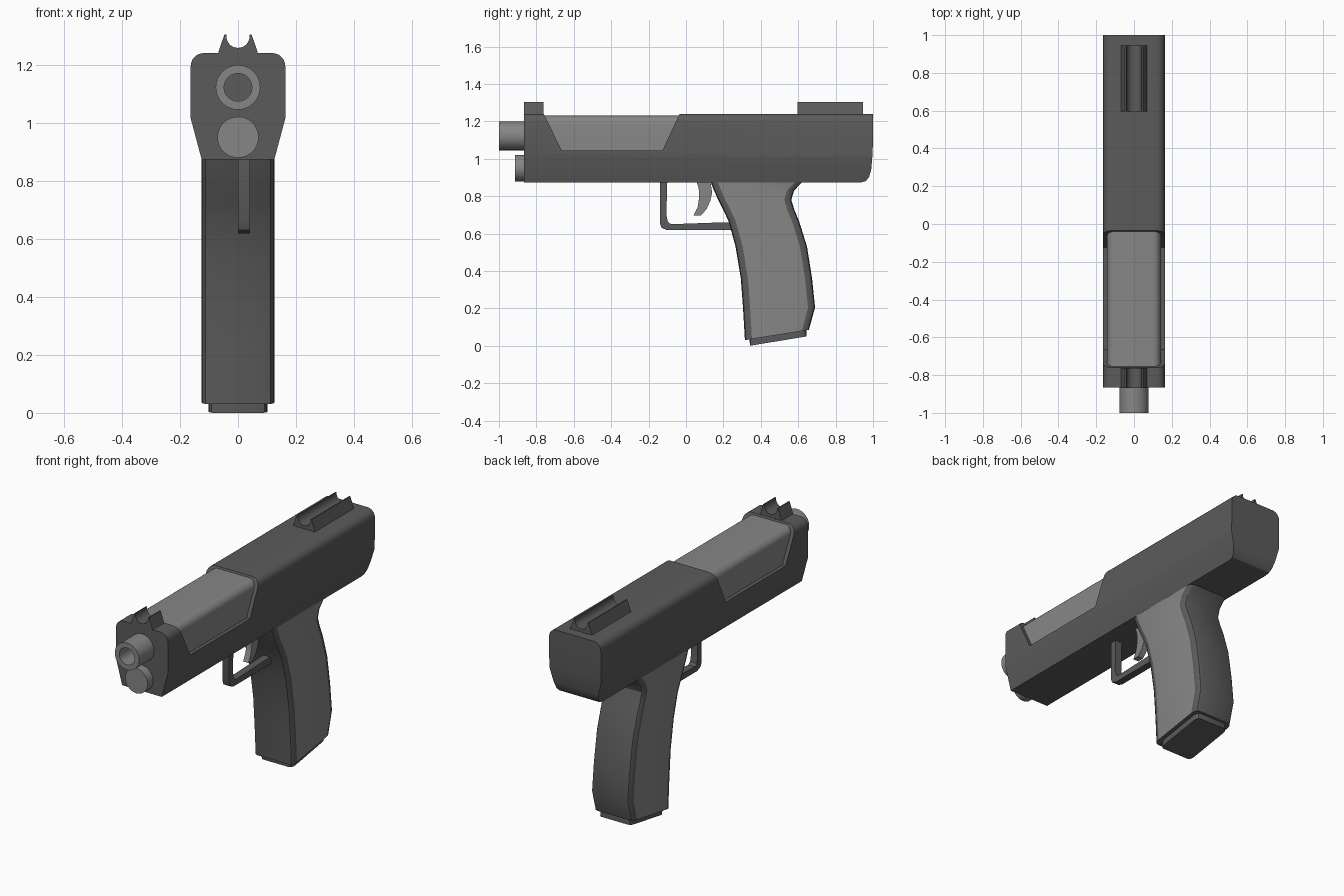
import bpy, bmesh
from math import sin, cos, pi, radians
from mathutils import Vector

if "Cube" in bpy.data.objects:
    bpy.data.objects.remove(bpy.data.objects["Cube"])


def material(name, v):
    m = bpy.data.materials.new(name)
    m.diffuse_color = (v, v, v, 1)
    m.use_nodes = True
    m.node_tree.nodes["Principled BSDF"].inputs["Base Color"].default_value = m.diffuse_color
    return m


DARK = material("dark_metal", 0.105)
MID = material("mid_grey", 0.24)


def loft(name, rings, mat=DARK):
    """Skin a list of equal-length point rings and cap both ends."""
    bm = bmesh.new()
    rows = [[bm.verts.new(p) for p in r] for r in rings]
    n = len(rows[0])
    for a, b in zip(rows, rows[1:]):
        for i in range(n):
            bm.faces.new((a[i], a[(i + 1) % n], b[(i + 1) % n], b[i]))
    bm.faces.new(rows[0][::-1])
    bm.faces.new(rows[-1])
    bmesh.ops.recalc_face_normals(bm, faces=bm.faces)
    me = bpy.data.meshes.new(name)
    bm.to_mesh(me)
    bm.free()
    me.materials.append(mat)
    ob = bpy.data.objects.new(name, me)
    bpy.context.collection.objects.link(ob)
    shade(ob)
    return ob


def shade(ob):
    bpy.ops.object.select_all(action='DESELECT')
    ob.select_set(True)
    bpy.context.view_layer.objects.active = ob
    bpy.ops.object.shade_smooth_by_angle(angle=radians(30))


def prism_y(name, xz, y0, y1, mat=DARK):
    return loft(name, [[(x, y, z) for x, z in xz] for y in (y0, y1)], mat)


def prism_x(name, yz, x0, x1, mat=DARK):
    return loft(name, [[(x, y, z) for y, z in yz] for x in (x0, x1)], mat)


def arc(cx, cz, r, a0, a1, n):
    return [(cx + r * cos(radians(a0 + (a1 - a0) * i / n)),
             cz + r * sin(radians(a0 + (a1 - a0) * i / n))) for i in range(n + 1)]


def mirrored(half):
    return half + [(-x, z) for x, z in reversed(half)]


def circle(r, y, z, n=32):
    return [(r * cos(2 * pi * i / n), y, z + r * sin(2 * pi * i / n)) for i in range(n)]


def grip_ring(front, back, half, cut_x, cut_l, seg=3):
    """Rounded rectangle spanning a front and a back point of the side outline."""
    f, b = Vector((0, *front)), Vector((0, *back))
    d = (b - f).normalized()
    length = (b - f).length
    pts = []
    for cx, cl, a0 in ((1, 1, 0), (-1, 1, 90), (-1, -1, 180), (1, -1, 270)):
        for i in range(seg + 1):
            a = radians(a0 + 90 * i / seg)
            x = cx * (half - cut_x) + cut_x * cos(a)
            l = length / 2 + cl * (length / 2 - cut_l) + cut_l * sin(a)
            pts.append(f + d * l + Vector((x, 0, 0)))
    return pts


# slide: front section trimmed by the side outline with the top window
section = mirrored([(0.122, 0.86), (0.127, 0.88), (0.163, 1.015)] + arc(0.118, 1.195, 0.045, 0, 90, 6))
slide = prism_y("slide", section, -0.865, 1.1)
outline = [(-1.0, 0.873), (0.935, 0.873), (0.96, 0.88), (0.978, 0.9), (0.99, 0.94), (0.997, 1.02),
           (1.0, 1.1), (1.0, 1.3), (-0.007, 1.3), (-0.125, 1.045), (-0.665, 1.045),
           (-0.79, 1.3), (-1.0, 1.3)]
cutter = prism_x("slide_cutter", outline, -0.3, 0.3)
mod = slide.modifiers.new("trim", 'BOOLEAN')
mod.operation = 'INTERSECT'
mod.solver = 'EXACT'
mod.object = cutter
bpy.context.view_layer.objects.active = slide
bpy.ops.object.modifier_apply(modifier=mod.name)
bpy.data.objects.remove(cutter)
shade(slide)

# inner shroud seen through the window
prism_y("inner_shroud", mirrored([(0.142, 1.03)] + arc(0.1, 1.188, 0.042, 0, 90, 6)), -0.78, 0.0, MID)

# hollow barrel with dark bore end, and lower rod
bz = 1.122
barrel = loft("barrel", [circle(0.077, -0.8, bz), circle(0.077, -1, bz),
                         circle(0.048, -1, bz), circle(0.048, -0.88, bz)], MID)
barrel.data.materials.append(DARK)
barrel.data.polygons[-1].material_index = 1
loft("lower_rod", [circle(0.071, -0.8, 0.95), circle(0.071, -0.915, 0.95)], MID)

# front and rear sights share one notched section
sight = [(0.07, 1.235), (0.062, 1.26), (0.047, 1.304), (0.04, 1.304)] + arc(0, 1.298, 0.04, 0, -180, 14) + \
        [(-0.04, 1.304), (-0.047, 1.304), (-0.062, 1.26), (-0.07, 1.235)]
for name, y0, y1 in (("front_sight", -0.867, -0.763), ("rear_sight", 0.595, 0.945)):
    prism_y(name, sight, y0, y1)

# grip lofted down its front and back curves, with lighter flat side panels
curves = [((.132, .874), (.62, .874)), ((.15, .83), (.578, .83)), ((.172, .78), (.563, .78)),
          ((.2, .725), (.58, .725)), ((.228, .665), (.605, .665)), ((.265, .53), (.647, .53)),
          ((.293, .36), (.674, .36)), ((.305, .2), (.69, .205)), ((.315, .03), (.657, .085))]
grip = loft("grip", [grip_ring(f, b, 0.125, 0.025, 0.038) for f, b in curves])
grip.data.materials.append(MID)
for p in grip.data.polygons:
    if abs(p.normal.x) > 0.99:
        p.material_index = 1

# magazine base plate
loft("magazine_base", [grip_ring(f, b, 0.102, 0.02, 0.03)
                       for f, b in (((.338, .06), (.642, .105)), ((.342, .0), (.645, .05)))])

# trigger guard and trigger
guard = [(-0.14, 0.88), (-0.14, 0.655), (-0.13, 0.63), (-0.1, 0.618), (0.26, 0.618), (0.26, 0.66),
         (0.2, 0.66), (-0.08, 0.65), (-0.097, 0.662), (-0.105, 0.7), (-0.1, 0.88)]
prism_x("trigger_guard", guard, 0.0, 0.042)
trigger = [(.055, .88), (.068, .84), (.07, .79), (.062, .74), (.04, .697), (.08, .697),
           (.11, .73), (.13, .775), (.14, .82), (.13, .88)]
prism_x("trigger", trigger, 0.004, 0.038, MID)
